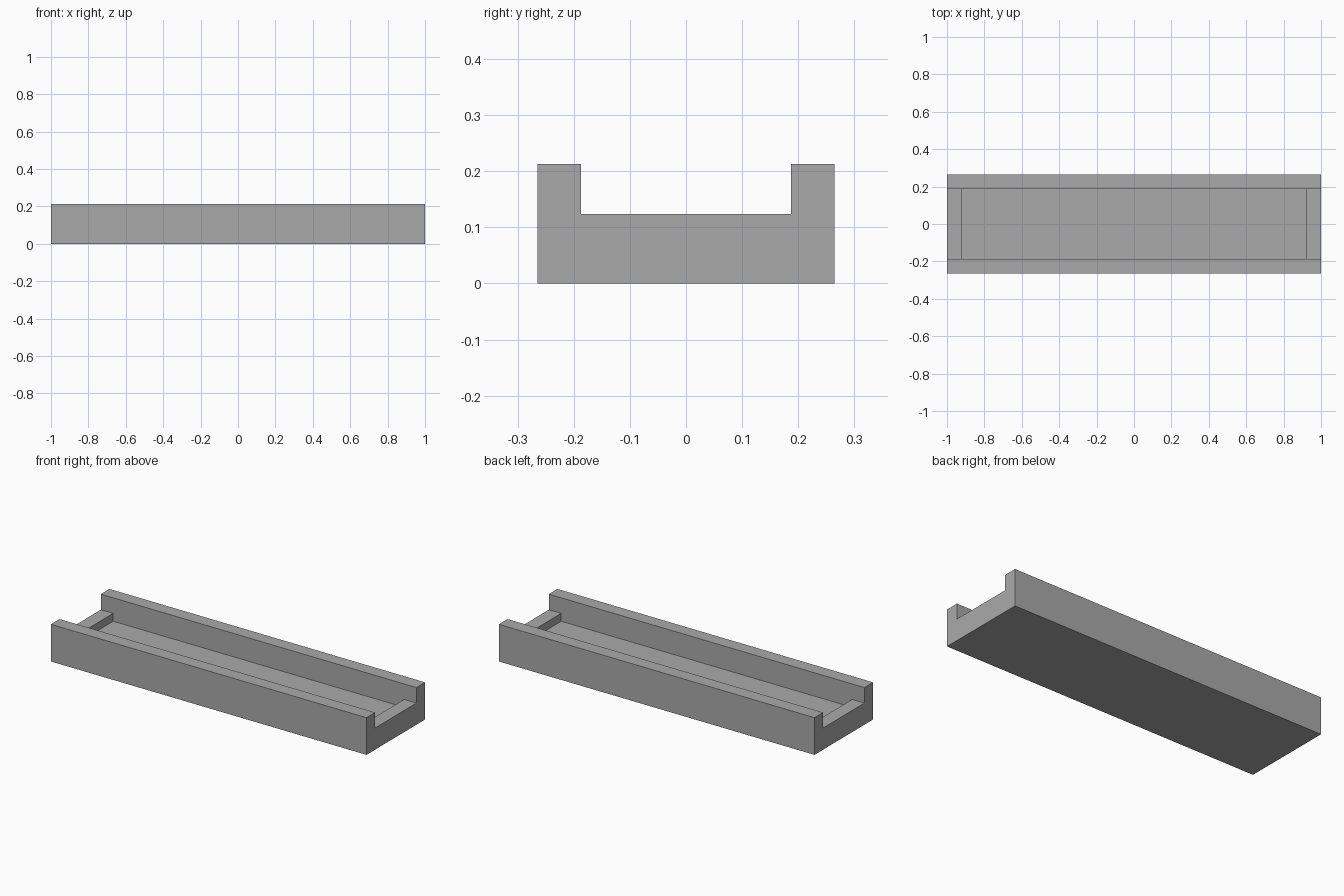
import bpy
import bmesh
from math import radians

cube = bpy.data.objects.get("Cube")
if cube:
    bpy.data.objects.remove(cube, do_unlink=True)

HALF_LEN, HALF_WID, HEIGHT = 1.0, 0.265, 0.213
WALL, LEDGE, FLOOR = 0.078, 0.124, 0.079
inner = HALF_WID - WALL

# Material
grey = bpy.data.materials.new("plain_grey")
grey.use_nodes = True
colour = (0.4, 0.4, 0.4, 1)
grey.diffuse_color = colour
grey.node_tree.nodes["Principled BSDF"].inputs["Base Color"].default_value = colour

# U-shaped cross-section swept along the length
half = [(HALF_WID, 0), (HALF_WID, HEIGHT), (inner, HEIGHT), (inner, LEDGE)]
profile = half + [(-y, z) for y, z in reversed(half)]
stations = (-HALF_LEN, -HALF_LEN + WALL, HALF_LEN - WALL, HALF_LEN)

bm = bmesh.new()
rings = [[bm.verts.new((x, y, z)) for y, z in profile] for x in stations]
bm.faces.new(rings[0])
bm.faces.new(rings[-1])
n = len(profile)
for a, b in zip(rings, rings[1:]):
    for i in range(n):
        j = (i + 1) % n
        bm.faces.new((a[i], a[j], b[j], b[i]))
bmesh.ops.recalc_face_normals(bm, faces=bm.faces)

# Sink the middle of the channel, leaving a low ledge at each end
middle = [f for f in bm.faces if f.normal.z > 0.9
          and f.calc_center_median().length < LEDGE + 0.01]
sunk = bmesh.ops.extrude_discrete_faces(bm, faces=middle)["faces"]
for f in sunk:
    for v in f.verts:
        v.co.z = FLOOR

# Merge coplanar faces
bmesh.ops.dissolve_limit(bm, angle_limit=radians(1), verts=bm.verts, edges=bm.edges)
bmesh.ops.recalc_face_normals(bm, faces=bm.faces)

mesh = bpy.data.meshes.new("trough")
bm.to_mesh(mesh)
bm.free()
mesh.materials.append(grey)
trough = bpy.data.objects.new("trough", mesh)
bpy.context.collection.objects.link(trough)
